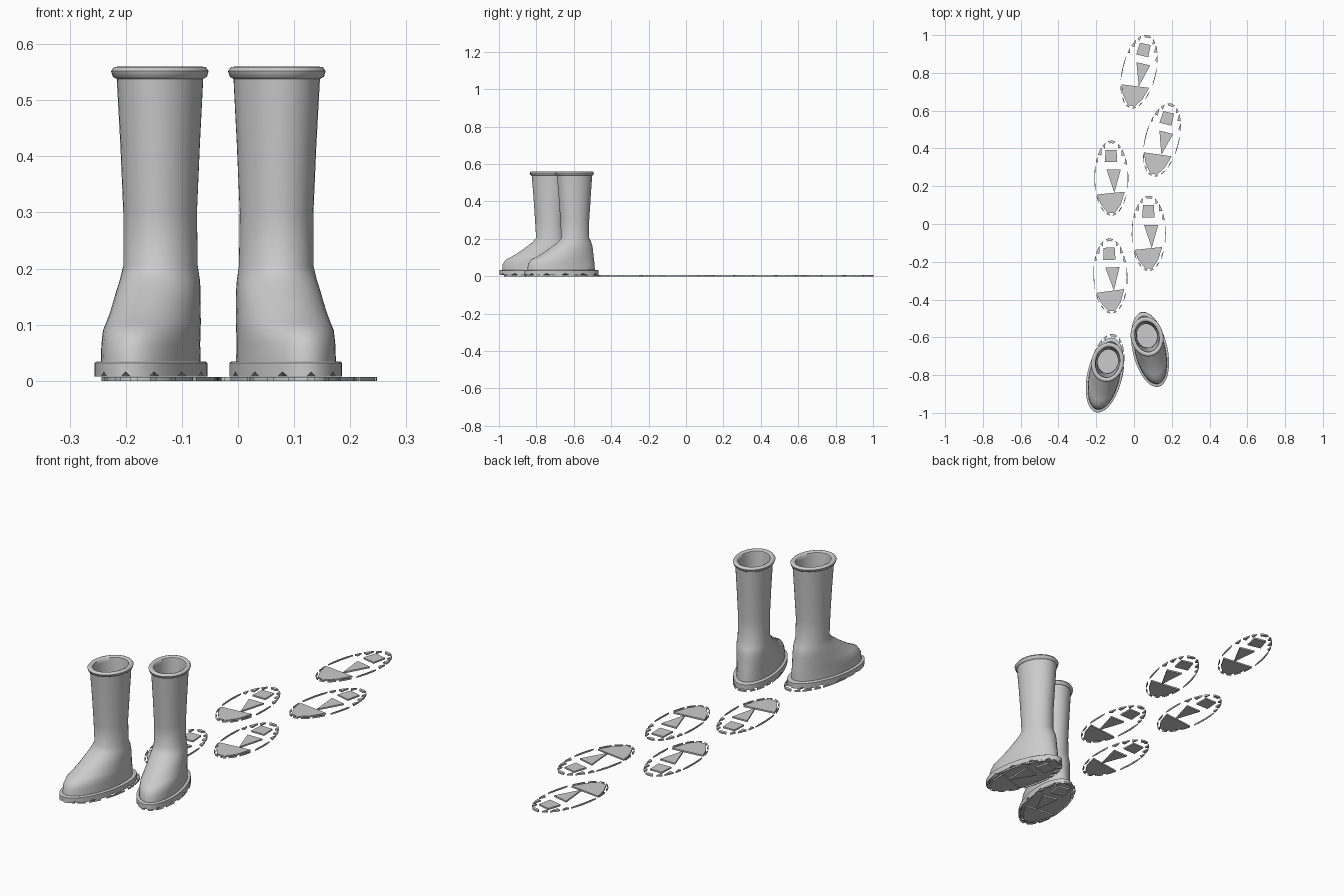
import bpy, bmesh
from math import sin, cos, pi, radians

if "Cube" in bpy.data.objects:
    bpy.data.objects.remove(bpy.data.objects["Cube"])

A, B = 0.092, 0.202      # sole half width and half length
SEG = 40


def finish(bm, name, x, y, deg, smooth=None):
    bmesh.ops.recalc_face_normals(bm, faces=bm.faces)
    me = bpy.data.meshes.new(name)
    bm.to_mesh(me)
    bm.free()
    ob = bpy.data.objects.new(name, me)
    bpy.context.collection.objects.link(ob)
    ob.location = (x, y, 0)
    ob.rotation_euler = (0, 0, radians(deg))
    if smooth:
        bpy.ops.object.select_all(action='DESELECT')
        ob.select_set(True)
        bpy.context.view_layer.objects.active = ob
        bpy.ops.object.shade_smooth_by_angle(angle=radians(smooth))
    return ob


def loft(bm, rings):
    rows = [[bm.verts.new(p) for p in r] for r in rings]
    for a, b in zip(rows, rows[1:]):
        for i in range(len(a)):
            j = (i + 1) % len(a)
            bm.faces.new((a[i], a[j], b[j], b[i]))
    bm.faces.new(rows[0])
    bm.faces.new(rows[-1])


def oval(z, front, back, w, n=SEG):
    c, h = (front + back) / 2, (back - front) / 2
    return [(w * cos(2 * pi * i / n), c + h * sin(2 * pi * i / n), z) for i in range(n)]


# Boot upper: outside, rolled rim, then back down the inside
# (z, toe-side y, heel-side y, half width)
PROFILE = [
    (0.030, -0.187, 0.182, 0.081), (0.065, -0.184, 0.180, 0.080),
    (0.090, -0.166, 0.177, 0.080), (0.103, -0.138, 0.175, 0.079),
    (0.120, -0.108, 0.173, 0.077), (0.140, -0.078, 0.171, 0.075),
    (0.160, -0.050, 0.168, 0.073), (0.180, -0.022, 0.162, 0.070),
    (0.205, 0.000, 0.150, 0.066), (0.300, -0.006, 0.150, 0.065),
    (0.420, -0.014, 0.158, 0.070), (0.538, -0.024, 0.166, 0.076),
    (0.542, -0.032, 0.172, 0.083), (0.552, -0.035, 0.175, 0.086),
    (0.559, -0.030, 0.170, 0.081), (0.560, -0.022, 0.162, 0.074),
    (0.555, -0.012, 0.153, 0.065), (0.540, -0.010, 0.151, 0.062),
    (0.300, 0.006, 0.138, 0.054), (0.205, 0.012, 0.138, 0.054),
    (0.120, -0.090, 0.155, 0.060), (0.060, -0.160, 0.160, 0.062)]


def boot(side, x, y, deg):
    bm = bmesh.new()
    loft(bm, [oval(*p) for p in PROFILE])
    finish(bm, side + "_boot_upper", x, y, deg, 50)

    # Sole slab with small notches along its lower edge
    bm = bmesh.new()
    n = 72
    inner = oval(0.008, -B * .86, B * .86, A * .86, n)
    lower = [(px, py, 0.016 if i % 6 == 0 else 0.008)
             for i, (px, py, _) in enumerate(oval(0, -B, B, A, n))]
    loft(bm, [inner, lower, oval(0.032, -B, B, A, n),
              oval(0.034, -B * .98, B * .98, A * .97, n),
              oval(0.035, -B * .9, B * .9, A * .85, n)])
    finish(bm, side + "_boot_sole", x, y, deg, 30)


# Tread pattern: heel block, arch triangle, toe wedge
BLOCKS = [
    [(-.035, .085), (.030, .085), (.028, .150), (-.030, .150)],
    [(-.025, .045), (.016, -.077), (.050, .045)],
    [(-.077, -.087), (-.055, -.140), (-.018, -.186), (.018, -.186),
     (.050, -.140), (.071, -.072)]]
# Rim fragments: start angle, end angle, inner point scale
SHARDS = [(-18, 13, .96), (20, 33, .86), (37, 52, .84), (56, 68, .88), (76, 102, .93),
          (110, 122, .88), (126, 142, .84), (146, 156, .88), (159, 200, .96),
          (207, 224, .95), (230, 246, .95), (252, 266, .94), (274, 288, .94),
          (294, 310, .95), (315, 334, .95)]


def tread(name, x, y, deg):
    polys = list(BLOCKS)
    a, b = A * .98, B * .985
    for s, e, k in SHARDS:
        angs = [radians(s + (e - s) * i / 5) for i in range(6)]
        p = [(a * cos(t), b * sin(t)) for t in angs]
        m = radians((s + e) / 2)
        if e - s > 20:      # long strip with a straight inner side
            p += [(a * k * cos(t), b * k * sin(t)) for t in (angs[4], m, angs[1])]
        else:               # small triangular chip
            p.append((a * k * cos(m), b * k * sin(m)))
        polys.append(p)
    bm = bmesh.new()
    for p in polys:
        f = bm.faces.new([bm.verts.new((px, py, 0)) for px, py in p])
        ext = bmesh.ops.extrude_face_region(bm, geom=[f], use_keep_orig=True)
        top = [v for v in ext["geom"] if isinstance(v, bmesh.types.BMVert)]
        bmesh.ops.translate(bm, verts=top, vec=(0, 0, 0.007))
    finish(bm, name, x, y, deg)


# Standing boots with treads beneath
boot("left", -0.155, -0.80, -13)
boot("right", 0.085, -0.665, 13)
tread("left_boot_tread", -0.147, -0.778, -11)
tread("right_boot_tread", 0.085, -0.66, 13)

# Trail of footprints behind
for i, (x, y, deg) in enumerate([(-.125, -.275, 2), (.078, -.05, 0), (-.12, .243, 0),
                                 (.148, .445, -14), (.027, .807, -13)]):
    tread(f"footprint_{i + 1}", x, y, deg)
